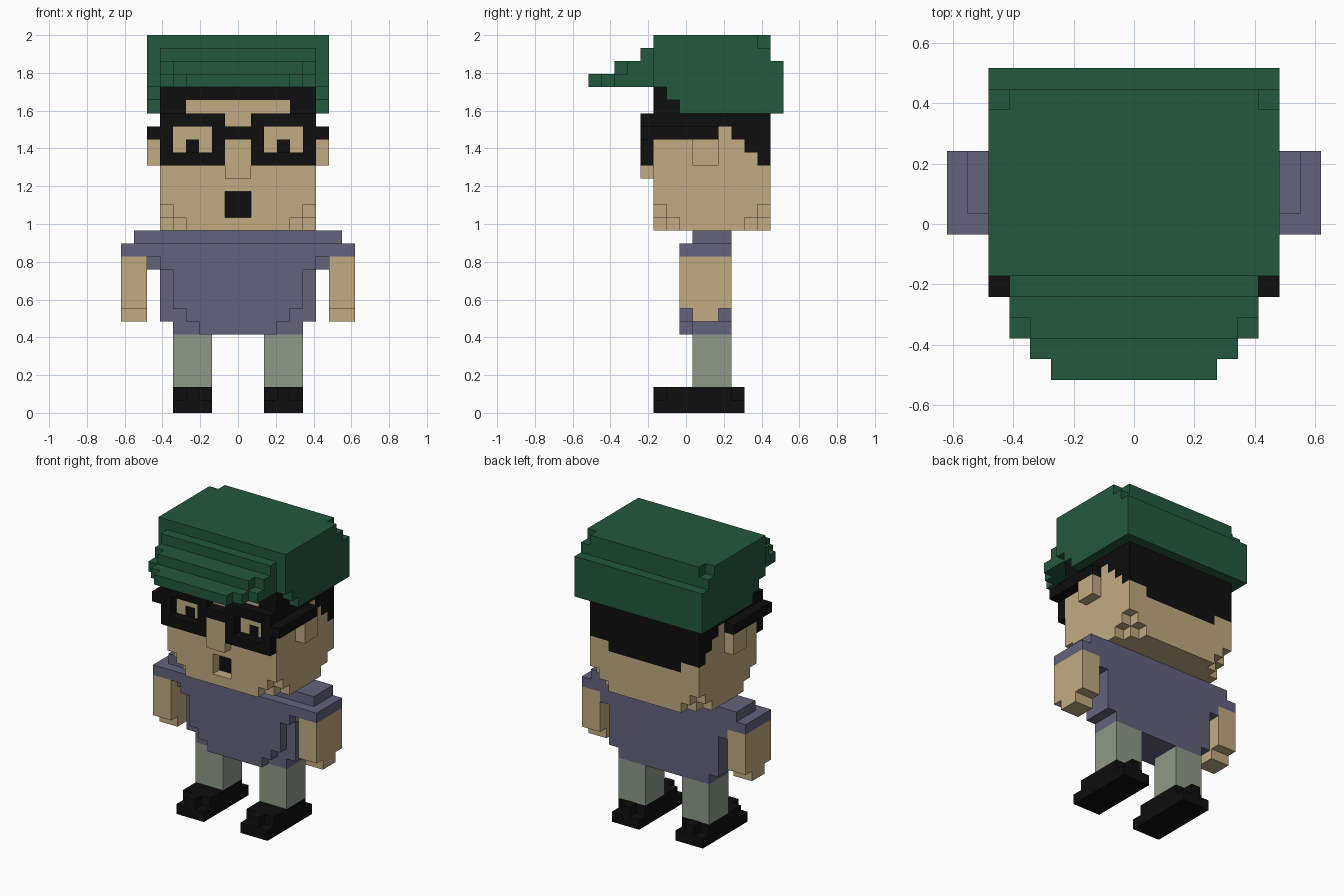
import bpy, bmesh
from itertools import product

cube = bpy.data.objects.get("Cube")
if cube:
    bpy.data.objects.remove(cube, do_unlink=True)

UNIT = 2 / 29      # edge of one block
DEPTH_MID = 7.5    # block row that lies on y = 0


def linear(c):
    c /= 255
    return c / 12.92 if c <= 0.04045 else ((c + 0.055) / 1.055) ** 2.4


def material(name, *rgb):
    m = bpy.data.materials.new(name)
    m.use_nodes = True
    col = [linear(c) for c in rgb] + [1]
    m.diffuse_color = col
    bsdf = m.node_tree.nodes["Principled BSDF"]
    bsdf.inputs["Base Color"].default_value = col
    bsdf.inputs["Roughness"].default_value = 0.9
    return m


SKIN = material("skin", 193, 171, 129)
BLACK = material("black", 14, 14, 14)
GREEN = material("cap green", 35, 89, 61)
SHIRT = material("shirt violet", 99, 99, 125)
TROUSERS = material("trouser grey green", 141, 154, 135)


def box(x0, x1, y0, y1, z0, z1):
    """Set of blocks filling a range."""
    return set(product(range(x0, x1), range(y0, y1), range(z0, z1)))


def wide(half, y0, y1, z0, z1):
    """Blocks centred on x = 0."""
    return box(-half, half, y0, y1, z0, z1)


def flip(cells):
    return {(-1 - x, y, z) for x, y, z in cells}


def build(name, cells, mats, rule=None):
    """Flat-shaded shell around the blocks; rule(cell, axis, side) picks the material."""
    bm = bmesh.new()
    verts = {}

    def vert(p):
        if p not in verts:
            verts[p] = bm.verts.new((p[0] * UNIT, (p[1] - DEPTH_MID) * UNIT, p[2] * UNIT))
        return verts[p]

    for cell in sorted(cells):
        for axis, side in product(range(3), (-1, 1)):
            near = list(cell)
            near[axis] += side
            if tuple(near) in cells:
                continue
            quad = []
            for a, b in ((0, 0), (1, 0), (1, 1), (0, 1)):
                p = list(cell)
                p[axis] += side > 0
                p[(axis + 1) % 3] += a
                p[(axis + 2) % 3] += b
                quad.append(vert(tuple(p)))
            face = bm.faces.new(quad if side > 0 else quad[::-1])
            if rule:
                face.material_index = rule(cell, axis, side)
    mesh = bpy.data.meshes.new(name)
    bm.to_mesh(mesh)
    bm.free()
    for m in mats:
        mesh.materials.append(m)
    obj = bpy.data.objects.new(name, mesh)
    bpy.context.collection.objects.link(obj)
    return obj


def build_pair(name, cells, mats):
    build("left_" + name, cells, mats)
    build("right_" + name, flip(cells), mats)


# Head: block with stepped lower corners and a recessed mouth
head = wide(6, 5, 14, 14, 25)
for a, b, c in ((0, 0, 0), (1, 0, 0), (0, 1, 0), (0, 0, 1)):
    for y in (5 + b, 13 - b):
        head -= {(5 - a, y, 14 + c), (-6 + a, y, 14 + c)}
head -= wide(1, 5, 6, 15, 17)


def head_colour(cell, axis, side):
    x, y, z = cell
    ax = x if x >= 0 else -1 - x                    # mirrored column number
    if axis == 1 and side < 0:                      # fringe, eyes, mouth
        mouth = y == 6 and ax < 1 and 15 <= z < 17
        return int(z >= 24 or (z >= 23 and ax >= 4) or (ax == 3 and z == 20) or mouth)
    if axis == 1:                                   # hairline at the back
        return int(z >= (18 if ax < 4 else 19))
    if axis == 0 and ax == 5:                       # hairline stepping down the sides
        return int(z >= {11: 21, 12: 20, 13: 19}.get(y, 22))
    return int(axis == 2 and side > 0 and z == 24)


build("head", head, [SKIN, BLACK], head_colour)
build("nose", wide(1, 4, 5, 18, 21), [SKIN])
build_pair("ear", box(6, 7, 8, 10, 19, 21), [SKIN])

# Glasses: two open rims, bridge and side arms
rim = box(1, 6, 4, 5, 19, 23) - box(2, 5, 4, 5, 20, 22)
arm_piece = box(6, 7, 4, 10, 21, 22)
half = rim | arm_piece
build("glasses", half | flip(half) | wide(1, 4, 5, 21, 22), [BLACK])

# Cap: crown around the head, back ledge and stepped peak
cap = wide(7, 5, 14, 25, 29) | wide(7, 7, 14, 23, 25) | wide(7, 6, 7, 24, 25)
cap |= wide(7, 14, 15, 23, 27)
cap -= {(6, 13, 28), (-7, 13, 28)}
cap -= wide(6, 5, 14, 14, 25)
for half_w, y0, y1, z in ((6, 4, 5, 27), (6, 3, 5, 26), (5, 2, 3, 26),
                          (6, 2, 5, 25), (5, 1, 2, 25), (4, 0, 1, 25)):
    cap |= wide(half_w, y0, y1, z, z + 1)
build("cap", cap, [GREEN])

# Shirt: body, sleeves and a belly layer narrowing downwards
shirt = set()
for half_w, y0, y1, z0, z1 in ((8, 8, 11, 13, 14), (9, 7, 11, 12, 13), (7, 8, 11, 11, 12),
                               (6, 8, 11, 7, 11), (5, 8, 11, 6, 7), (6, 7, 8, 11, 12),
                               (5, 7, 8, 8, 11), (4, 7, 8, 7, 8), (3, 7, 8, 6, 7)):
    shirt |= wide(half_w, y0, y1, z0, z1)
build("shirt", shirt, [SHIRT])

# Arms with narrower hands
build_pair("arm", box(7, 9, 7, 11, 8, 12) | box(7, 9, 8, 10, 7, 8), [SKIN])

# Legs and shoes
build_pair("leg", box(2, 5, 8, 11, 2, 6), [TROUSERS])
shoe = box(2, 5, 5, 12, 0, 1) | box(2, 5, 6, 11, 1, 2) | box(3, 4, 5, 12, 1, 2)
build_pair("shoe", shoe, [BLACK])
